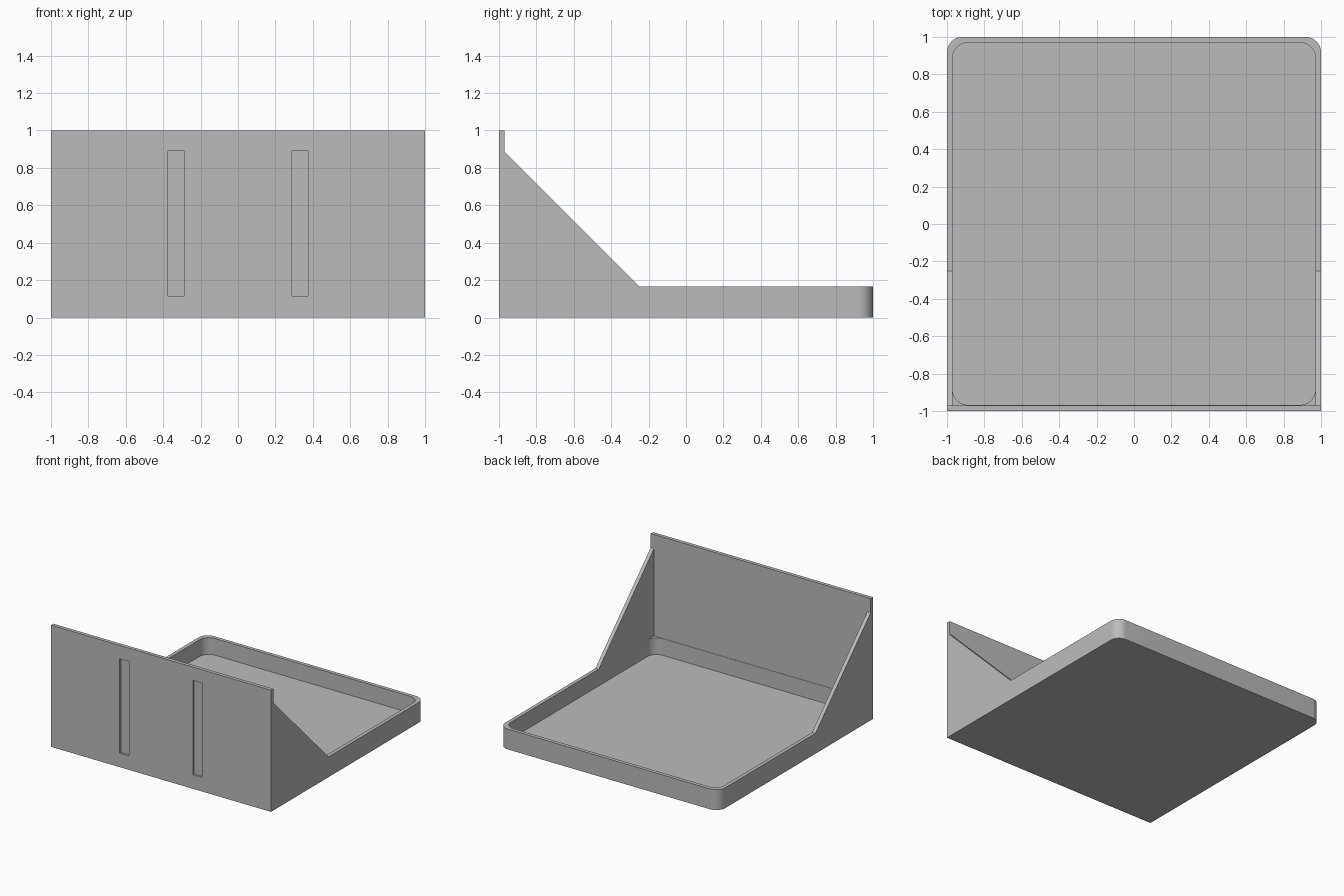
import bpy
from math import sin, cos, pi, radians
from mathutils import Vector

cube = bpy.data.objects.get("Cube")
if cube:
    bpy.data.objects.remove(cube, do_unlink=True)

WALL, RIM, RADIUS = 0.03, 0.167, 0.082

grey = bpy.data.materials.new("plain grey")
grey.use_nodes = True
grey.diffuse_color = (0.5, 0.5, 0.5, 1)
grey.node_tree.nodes["Principled BSDF"].inputs["Base Color"].default_value = (0.5, 0.5, 0.5, 1)


def prism(name, points, offset):
    """Solid made by sweeping a closed loop of points along an offset."""
    n = len(points)
    low = [Vector(p) for p in points]
    verts = low + [p + Vector(offset) for p in low]
    faces = [tuple(reversed(range(n))), tuple(range(n, 2 * n))]
    faces += [(i, (i + 1) % n, (i + 1) % n + n, i + n) for i in range(n)]
    mesh = bpy.data.meshes.new(name)
    mesh.from_pydata(verts, [], faces)
    mesh.materials.append(grey)
    obj = bpy.data.objects.new(name, mesh)
    bpy.context.collection.objects.link(obj)
    return obj


def rounded_plan(half, y0, y1, z, front_r, back_r, steps=12):
    """Counter-clockwise rectangle with separately rounded front and back."""
    points = []
    corners = [(1, y1, back_r), (-1, y1, back_r), (-1, y0, front_r), (1, y0, front_r)]
    for k, (side, y, r) in enumerate(corners):
        cx = side * (half - r)
        cy = y - r if y == y1 else y + r
        for i in range(steps + 1 if r else 1):
            a = (k + i / steps) * pi / 2
            points.append((cx + r * cos(a), cy + r * sin(a), z))
    return points


def box(name, x0, x1, y0, y1, z0, z1):
    loop = [(x0, y0, z0), (x1, y0, z0), (x1, y1, z0), (x0, y1, z0)]
    return prism(name, loop, (0, 0, z1 - z0))


def combine(target, tool, operation):
    tool.hide_render = True
    mod = target.modifiers.new(tool.name, "BOOLEAN")
    mod.object, mod.operation, mod.solver = tool, operation, "EXACT"
    bpy.context.view_layer.objects.active = target
    bpy.ops.object.modifier_apply(modifier=mod.name)
    bpy.data.objects.remove(tool, do_unlink=True)


# Side silhouette: upright plate, sloping braces and low tray
side = [(-1, 0), (1, 0), (1, RIM), (-0.252, RIM), (-0.97, 0.885), (-0.97, 1), (-1, 1)]
tray = prism("wall_mounted_tray", [(-1, y, z) for y, z in side], (2, 0, 0))

# Rounded outer corners at the back
combine(tray, prism("outer_plan", rounded_plan(1, -1, 1, -0.1, 0, RADIUS), (0, 0, 1.3)), "INTERSECT")

# Open space between the braces, then the rounded tray pocket
inner = 1 - WALL
combine(tray, box("brace_gap", -inner, inner, -inner, 0.5, RIM, 0.95), "DIFFERENCE")
pocket = rounded_plan(inner, -0.967, inner, WALL, RADIUS, RADIUS)
combine(tray, prism("tray_pocket", pocket, (0, 0, 0.3)), "DIFFERENCE")

# Shallow vertical mounting slots in the front
for s in (-1, 1):
    x0, x1 = sorted((s * 0.29, s * 0.375))
    combine(tray, box("mounting_slot", x0, x1, -1.1, -0.983, 0.115, 0.89), "DIFFERENCE")

bpy.ops.object.select_all(action="DESELECT")
tray.select_set(True)
bpy.context.view_layer.objects.active = tray
bpy.ops.object.shade_smooth_by_angle(angle=radians(30))
